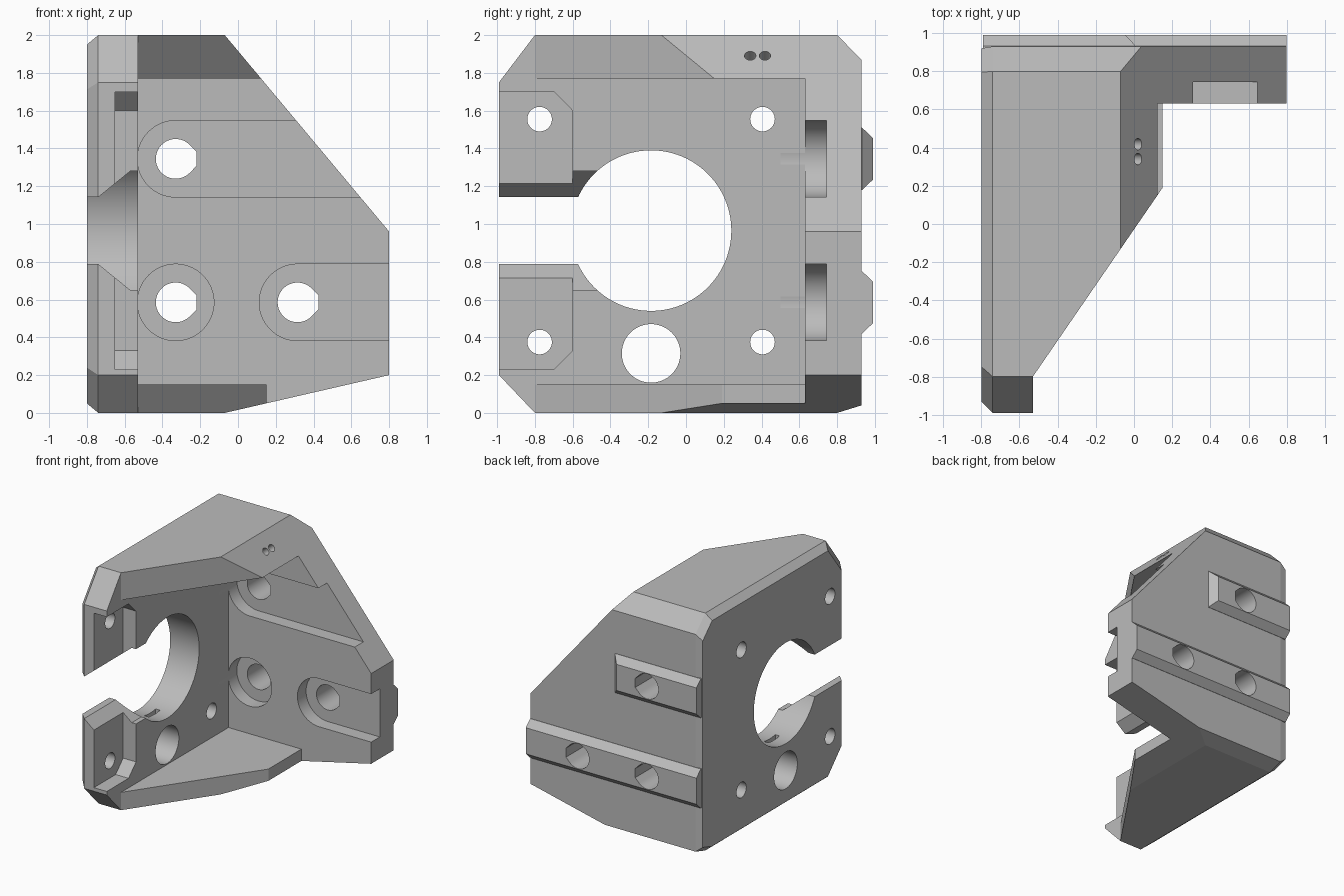
import bpy, bmesh, math
from mathutils import Vector

old = bpy.data.objects.get("Cube")
if old:
    bpy.data.objects.remove(old, do_unlink=True)

grey = bpy.data.materials.new("plain_grey")
grey.use_nodes = True
grey.diffuse_color = (0.5, 0.5, 0.5, 1)
grey.node_tree.nodes["Principled BSDF"].inputs["Base Color"].default_value = (0.5, 0.5, 0.5, 1)

PLACE = {"x": lambda u, v, d: (d, u, v),
         "y": lambda u, v, d: (u, d, v),
         "z": lambda u, v, d: (u, v, d)}


def loft(name, axis, rings):
    """Closed solid through rings of (outline, depth) along an axis."""
    bm = bmesh.new()
    loops = [[bm.verts.new(PLACE[axis](u, v, d)) for u, v in pts] for pts, d in rings]
    for a, b in zip(loops, loops[1:]):
        for i in range(len(a)):
            j = (i + 1) % len(a)
            bm.faces.new((a[i], a[j], b[j], b[i]))
    bm.faces.new(loops[0])
    bm.faces.new(loops[-1])
    bmesh.ops.recalc_face_normals(bm, faces=bm.faces)
    mesh = bpy.data.meshes.new(name)
    bm.to_mesh(mesh)
    bm.free()
    mesh.materials.append(grey)
    ob = bpy.data.objects.new(name, mesh)
    bpy.context.collection.objects.link(ob)
    return ob


def prism(name, axis, outline, start, end):
    return loft(name, axis, [(outline, start), (outline, end)])


def arc(u, v, r, start=0, end=360, steps=64):
    count = steps if end - start == 360 else steps + 1
    return [(u + r * math.cos(math.radians(start + (end - start) * i / steps)),
             v + r * math.sin(math.radians(start + (end - start) * i / steps)))
            for i in range(count)]


def combine(target, tool, operation="DIFFERENCE"):
    tool.hide_render = True
    mod = target.modifiers.new("combine", "BOOLEAN")
    mod.operation, mod.solver, mod.object = operation, "EXACT", tool
    deps = bpy.context.evaluated_depsgraph_get()
    mesh = bpy.data.meshes.new_from_object(target.evaluated_get(deps))
    target.modifiers.clear()
    target.data = mesh
    bpy.data.objects.remove(tool, do_unlink=True)


def cut(axis, outline, start, end):
    combine(bracket, prism("cutter", axis, outline, start, end))


# Outer envelope: side outline with a bevelled outer rim, trimmed by the front outline
side = [(-.99, .2), (-.8, 0), (.8, 0), (.93, .04), (.93, 1.87), (.8, 2), (-.8, 2), (-.99, 1.75)]
rim = [(-.93 + (y + .99) * 1.85 / 1.92, 1 + (z - 1) * .95) for y, z in side]
bracket = loft("motor_bracket", "x", [(rim, -.8), (side, -.74), (side, .8)])
front = [(-.9, -.1), (-.9, 2.1), (-.07, 2.1), (-.07, 2), (.8, .96), (.8, .2), (-.07, 0), (-.07, -.1)]
combine(bracket, prism("trim", "y", front, -1.2, 1.2), "INTERSECT")

# Hollow between the two gussets, and their slanted front edge
cut("x", [(-1.2, .15), (.63, .15), (.63, 1.77), (-1.2, 1.77)], -.53, 1)
cut("z", [(-.53, -1.2), (-.53, -.8), (.15, .19), (.15, .63), (1, .63), (1, -1.2)], -.2, 2.2)

# Ribs on the rear face
for name, z, end, taper in (("upper_rib", 1.345, .01, .055), ("lower_rib", .585, .8, 0)):
    rings = []
    for half, x, y in ((.165, end, .9), (.165, end, .932), (.11, end - taper, .99)):
        rings.append(([(-.79, z - half), (x, z - half), (x, z + half), (-.79, z + half)], y))
    combine(bracket, loft(name, "y", rings), "UNION")

# Motor bore, its flared entry slot and the cable hole
cy, cz = -.185, .965
cut("x", arc(cy, cz, .425, steps=96), -1, 0)
half_slot = [(-.9, .177), (-.74, .177), (-.57, .315), (-.4, .315)]
slot = [(x, cz + h) for x, h in half_slot] + [(x, cz - h) for x, h in reversed(half_slot)]
cut("y", slot, -1.2, -.4)
cut("x", arc(cy, .315, .155), -1, 0)
cut("z", [(-.69, -.26), (-.65, -.26), (-.65, -.11), (-.69, -.11)], .42, .6)

# Motor screw pockets and holes
for s in (1, -1):
    pocket = [(-1.2, 0), (-1.2, .735), (-.7, .735), (-.6, .635), (-.6, 0)]
    cut("x", [(y, cz + s * h) for y, h in pocket], -.65, -.4)
    for t in (1, -1):
        cut("x", arc(cy + t * .59, cz + s * .59, .065, steps=64), -1, -.3)

# Mounting holes with flattened teardrop bores and counterbores, two open to the side
for x, z, is_open in ((-.33, 1.345, True), (-.33, .585, False), (.315, .585, True)):
    drop = arc(x, z, .105, 45, 315, 48) + [(x + .11, z - .038), (x + .11, z + .038)]
    cut("y", drop, .5, 1.1)
    if is_open:
        bore = arc(x, z, .2025, 90, 270, 32) + [(1.2, z - .2025), (1.2, z + .2025)]
    else:
        bore = arc(x, z, .2025)
    cut("y", bore, .5, .745)

# Pair of small tie holes square to the sloping edge
normal = Vector((1.04, 0, .87)).normalized()
for y in (.34, .418):
    pin = prism("tie_hole", "z", arc(0, 0, .03, steps=64), -.12, .1)
    pin.data.transform(normal.to_track_quat("Z", "Y").to_matrix().to_4x4())
    pin.location = (.02, y, 1.89)
    combine(bracket, pin)

# Smooth the round walls, keep flat edges crisp
bpy.ops.object.select_all(action="DESELECT")
bracket.select_set(True)
bpy.context.view_layer.objects.active = bracket
bpy.ops.object.shade_smooth_by_angle(angle=math.radians(7))
